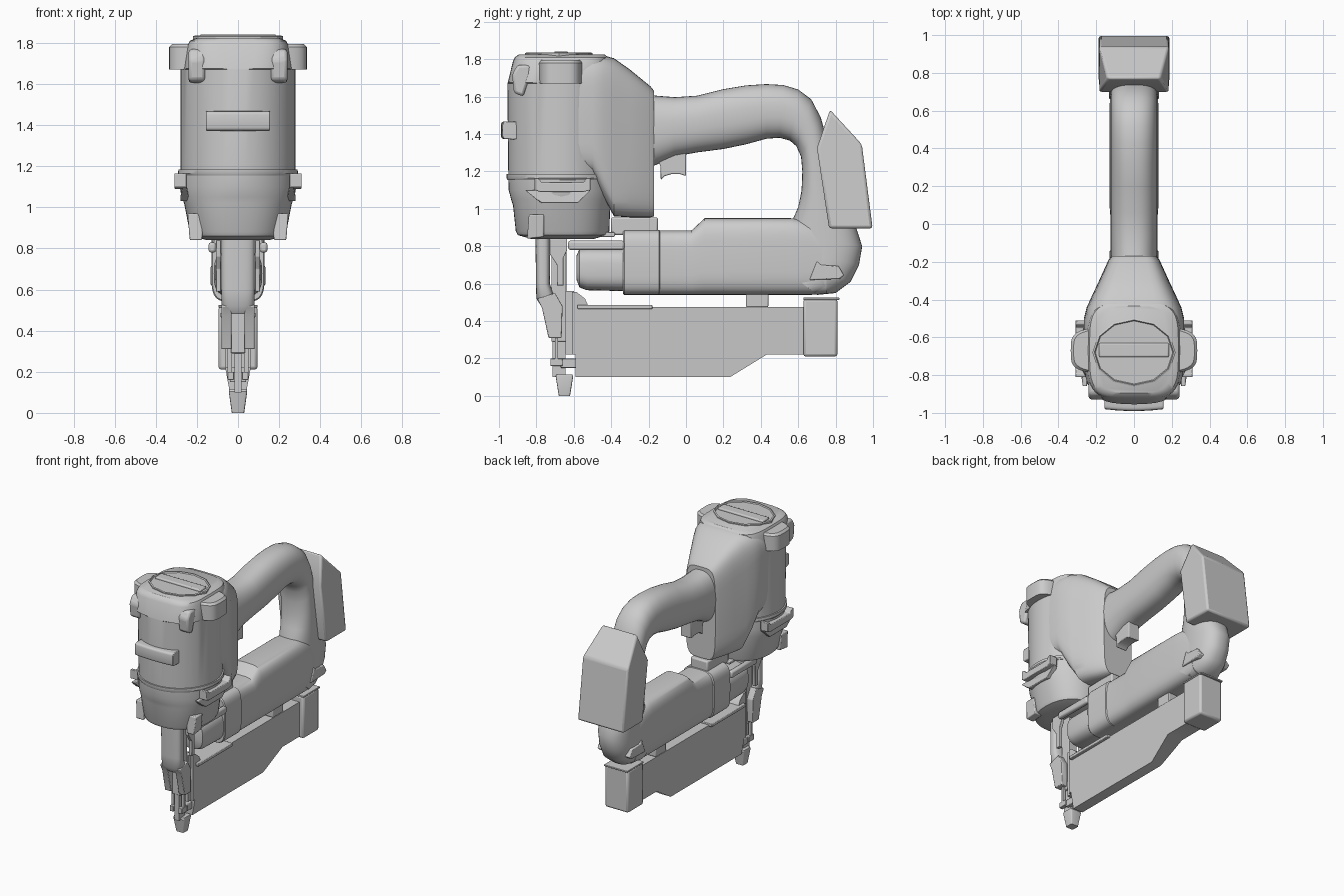
import bpy, bmesh
from math import cos, sin, pi, copysign
from mathutils import Vector as V


def finish(name, verts, faces, bevel=0.0, angle=0.6):
    bm = bmesh.new()
    vs = [bm.verts.new(v) for v in verts]
    for f in faces:
        bm.faces.new([vs[i] for i in f])
    bmesh.ops.recalc_face_normals(bm, faces=bm.faces)
    me = bpy.data.meshes.new(name)
    bm.to_mesh(me)
    bm.free()
    ob = bpy.data.objects.new(name, me)
    bpy.context.collection.objects.link(ob)
    bpy.ops.object.select_all(action='DESELECT')
    ob.select_set(True)
    bpy.context.view_layer.objects.active = ob
    bpy.ops.object.shade_smooth_by_angle(angle=angle)
    if bevel:
        m = ob.modifiers.new("Bevel", 'BEVEL')
        m.width, m.segments, m.limit_method = bevel, 2, 'ANGLE'
    return ob


def ring(c, u, v, n=2.0, k=40):
    """Superellipse around c with half axes u and v."""
    p = lambda t: copysign(abs(t) ** (2 / n), t)
    return [V(c) + V(u) * p(cos(2 * pi * i / k)) + V(v) * p(sin(2 * pi * i / k)) for i in range(k)]


def loft(name, rings, bevel=0.0, angle=0.6):
    k, m = len(rings[0]), len(rings)
    faces = [(r * k + i, r * k + (i + 1) % k, (r + 1) * k + (i + 1) % k, (r + 1) * k + i)
             for r in range(m - 1) for i in range(k)]
    faces += [tuple(range(k)), tuple(range((m - 1) * k, m * k))]
    return finish(name, [p for r in rings for p in r], faces, bevel, angle)


def prism(name, pts, w, x=0.0, bevel=0.0):
    """Side profile (y, z) extruded over x-w..x+w; w may vary per point."""
    ws = w if isinstance(w, (list, tuple)) else [w] * len(pts)
    return loft(name, [[V((x + s * a, y, z)) for (y, z), a in zip(pts, ws)] for s in (-1, 1)], bevel)


def box(name, x, y0, y1, z0, z1, w, bevel=0.0):
    return prism(name, [(y0, z0), (y1, z0), (y1, z1), (y0, z1)], w, x, bevel)


def stack_z(name, rows, k=48, angle=0.6):
    """Rows of z, y centre, half x, half y, exponent."""
    return loft(name, [ring((0, c, z), (a, 0, 0), (0, b, 0), n, k) for z, c, a, b, n in rows], angle=angle)


def stack_y(name, rows, n):
    """Rows of y, half width, bottom z, top z."""
    return loft(name, [ring((0, y, (a + b) / 2), (w, 0, 0), (0, 0, (b - a) / 2), n) for y, w, a, b in rows])


# Main cylinder housing with rounded-square head
stack_z("cylinder_housing", [
    (1.17, -.67, .28, .28, 2), (1.67, -.67, .28, .285, 2.1), (1.675, -.67, .265, .283, 3.2),
    (1.79, -.67, .245, .255, 4), (1.81, -.665, .235, .25, 4), (1.825, -.665, .20, .23, 4)])
stack_z("head_side_lugs", [(1.67, -.67, .335, .125, 4), (1.78, -.67, .335, .125, 4), (1.795, -.67, .32, .115, 4)])
stack_z("top_cap_disc", [(1.80, -.68, .22, .18, 2), (1.832, -.68, .22, .18, 2), (1.836, -.68, .21, .172, 2),
                         (1.828, -.68, .205, .167, 2)], 12, 0.3)
box("top_cap_grip", 0, -.705, -.63, 1.82, 1.842, .185, .008)

# Collar and tapered lower cup
stack_z("seam_ring", [(1.155, -.67, .285, .285, 2), (1.165, -.67, .292, .29, 2), (1.185, -.67, .29, .29, 2)])
stack_z("lower_cup", [
    (.84, -.66, .15, .17, 2.2), (.86, -.66, .225, .24, 2.3), (.88, -.66, .235, .25, 2.3), (1.02, -.665, .262, .26, 2.2),
    (1.05, -.665, .275, .27, 2.1), (1.10, -.668, .283, .28, 2), (1.165, -.67, .282, .28, 2)])

# Paired latches, feet and bumpers
for s, side in ((1, "right"), (-1, "left")):
    prism(side + "_cup_latch", [(-.81, 1.165), (-.79, 1.165), (-.77, 1.14), (-.55, 1.14), (-.53, 1.165), (-.51, 1.165),
                                (-.51, 1.10), (-.55, 1.09), (-.78, 1.09), (-.81, 1.10)], .03, s * .28, .004)
    prism(side + "_cup_rib", [(-.86, 1.10), (-.80, 1.05), (-.77, 1.03), (-.58, 1.03), (-.53, 1.08), (-.51, 1.10)],
          [.012, .02, .02, .02, .02, .012], s * .26, .004)
    prism(side + "_front_foot", [(-.85, .84), (-.76, .85), (-.76, .97), (-.84, .97)],
          [.03, .03, .04, .04], s * .205, .006)
    prism(side + "_head_bumper", [(-.92, 1.62), (-.87, 1.60), (-.83, 1.72), (-.83, 1.77), (-.90, 1.77), (-.93, 1.72)],
          .04, s * .2, .015)
    # Nose prongs, guide rails and side plates
    prism(side + "_nose_prong", [(-.795, .52), (-.77, .47), (-.735, .31), (-.665, .31), (-.66, .48), (-.70, .55)],
          .025, s * .056, .005)
    prism(side + "_nose_plate", [(-.73, .84), (-.635, .84), (-.635, .78), (-.655, .74), (-.655, .59), (-.69, .59),
                                 (-.69, .70), (-.73, .76)], .012, s * .095, .003)
    box(side + "_tip_rail", s * .035, -.725, -.66, .16, .20, .015, .003)
    box(side + "_tip_post", s * .04, -.70, -.685, .19, .32, .01)
    box(side + "_support_rod", s * .125, -.63, -.33, .78, .83, .018, .012)

# Curved front bar
loft("front_bar", [ring((x, -.935 + .4 * x * x, 1.42), (0, .055, 0), (0, 0, .048), 6, 24)
                   for x in (-.155, -.1, -.05, 0, .05, .1, .155)], .004)

# Rear housing tapering to the handle
stack_y("rear_housing", [(-.64, .265, 1.19, 1.80), (-.50, .265, 1.18, 1.82), (-.44, .25, 1.06, 1.82),
                         (-.385, .225, .96, 1.805), (-.30, .185, .955, 1.745), (-.19, .135, .955, 1.655),
                         (-.17, .12, .96, 1.63)], 5)

# Looping handle: outer and inner edge points with half widths
outer = [(-.25, 1.62), (-.16, 1.605), (-.06, 1.597), (.06, 1.605), (.2, 1.64), (.32, 1.66), (.43, 1.667), (.52, 1.662),
         (.60, 1.638), (.67, 1.585), (.72, 1.49), (.755, 1.37), (.79, 1.2), (.84, 1.03), (.91, .90), (.942, .80),
         (.925, .70), (.88, .61), (.80, .55), (.70, .54)]
inner = [(-.25, 1.20), (-.16, 1.235), (-.06, 1.28), (.06, 1.302), (.2, 1.32), (.32, 1.345), (.43, 1.375), (.50, 1.38),
         (.555, 1.365), (.59, 1.335), (.615, 1.28), (.622, 1.2), (.618, 1.1), (.60, 1.01), (.565, .93), (.56, .86),
         (.56, .80), (.56, .75), (.56, .70), (.56, .65)]
loft("handle", [ring((0, (a[0] + b[0]) / 2, (a[1] + b[1]) / 2), (.122, 0, 0),
                     (0, (a[0] - b[0]) / 2, (a[1] - b[1]) / 2), 2.4) for a, b in zip(outer, inner)], angle=1.0)
prism("trigger", [(-.16, 1.30), (0, 1.33), (0, 1.175), (-.03, 1.185), (-.08, 1.185), (-.115, 1.175), (-.135, 1.155),
                  (-.135, 1.22)], .045, 0, .006)

# Battery wedge behind the handle
prism("battery", [(.77, 1.53), (.94, 1.345), (.998, .895), (.765, .895), (.70, 1.325)],
      [.14, .188, .188, .188, .188], 0, .015)

# Lower motor body
stack_y("motor_nose", [(-.585, .085, .62, .75), (-.57, .11, .58, .785), (-.53, .118, .565, .79), (-.32, .118, .56, .79)], 3)
stack_y("motor_collar", [(-.337, .125, .545, .88), (-.33, .13, .54, .888), (-.145, .13, .54, .888),
                         (-.138, .122, .55, .88)], 4.5)
stack_y("motor_body", [(-.16, .124, .54, .885), (.03, .124, .54, .885), (.10, .13, .54, .95), (.56, .13, .54, .95),
                       (.66, .128, .54, .94), (.75, .12, .545, .86)], 4)
prism("body_end_flange", [(.66, .62), (.82, .625), (.845, .645), (.815, .695), (.72, .70), (.70, .72)], .133, 0, .006)
box("neck_bracket", 0, -.40, -.15, .86, .955, .07, .01)
box("neck_plate", 0, -.60, -.38, .85, .875, .09, .006)

# Fastener magazine
prism("magazine", [(-.59, .10), (.235, .10), (.43, .22), (.65, .22), (.65, .475), (-.52, .475), (-.54, .52), (-.585, .555),
                   (-.61, .555), (-.61, .22), (-.59, .22)],
      [.04, .04, .062, .062, .062, .062, .062, .062, .062, .062, .062])
box("magazine_top_rail", 0, -.58, -.18, .465, .487, .085, .004)
box("magazine_strap", 0, .32, .44, .475, .575, .062, .006)
box("magazine_end_cap", 0, .627, .81, .21, .52, .095, .015)
box("end_cap_lip", 0, .627, .82, .513, .525, .095, .003)

# Nose driver guide and contact tip
stack_z("driver_guide", [(.48, -.725, .06, .05, 3), (.52, -.75, .08, .05, 3), (.60, -.765, .08, .037, 3),
                         (.86, -.765, .08, .04, 3)])
box("driver_channel", 0, -.72, -.64, .29, .86, .035, .005)
box("driver_blade", 0, -.715, -.645, .10, .31, .018)
box("tip_bracket", 0, -.67, -.585, .15, .20, .04, .004)
box("magazine_front_rail", 0, -.645, -.60, .22, .56, .045)
loft("contact_tip", [ring((0, -.65, z), (a, 0, 0), (0, b, 0), 9, 24)
                     for z, a, b in ((0, .03, .03), (.105, .045, .047), (.115, .042, .042))])

# Centre the whole model exactly on y between its front bar and battery
for ob in bpy.context.collection.objects:
    ob.location.y += .0
